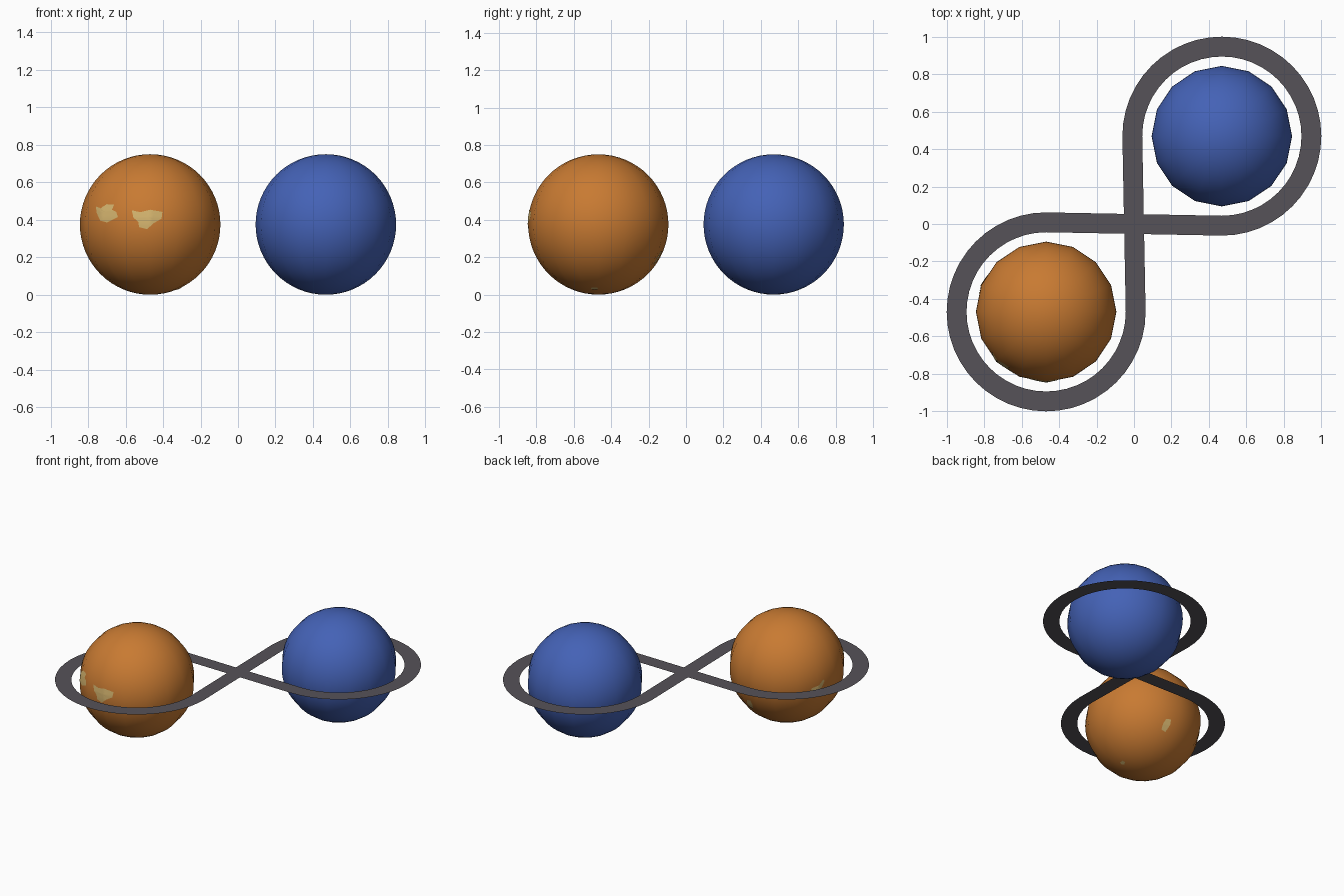
import bpy, bmesh, math
from mathutils import Vector
from mathutils.bvhtree import BVHTree

if "Cube" in bpy.data.objects:
    bpy.data.objects.remove(bpy.data.objects["Cube"])

R, C, Z = 0.375, 0.469, 0.375      # ball radius, ball offset, ball centre height
LOOP_R, HALF = 0.478, 0.053        # track centreline radius, half width


def material(name, rgb):
    m = bpy.data.materials.new(name)
    m.diffuse_color = (*rgb, 1)
    m.use_nodes = True
    m.node_tree.nodes["Principled BSDF"].inputs["Base Color"].default_value = m.diffuse_color
    return m


orange = material("orange", (0.578, 0.195, 0.032))
blue = material("blue", (0.058, 0.122, 0.468))
grey = material("dark grey", (0.093, 0.084, 0.098))
cream = material("pale yellow", (0.66, 0.456, 0.156))


def make(name, bm, mat, smooth):
    me = bpy.data.meshes.new(name)
    bm.to_mesh(me)
    bm.free()
    for p in me.polygons:
        p.use_smooth = smooth
    me.materials.append(mat)
    ob = bpy.data.objects.new(name, me)
    bpy.context.collection.objects.link(ob)
    return ob


def ball_mesh():
    bm = bmesh.new()
    bmesh.ops.create_uvsphere(bm, u_segments=16, v_segments=32, radius=R)
    return bm


# Two balls, 16 segments round
for name, mat, s in (("orange_ball", orange, -1), ("blue_ball", blue, 1)):
    make(name, ball_mesh(), mat, True).location = (s * C, s * C, Z)

# Flat figure-eight track: two three-quarter loops joined by crossing straights
bm = bmesh.new()
path = []
N = 36
for s in (1, -1):
    for i in range(N + 1):
        # upper loop runs clockwise, lower loop anticlockwise
        a = math.pi - s * 1.5 * math.pi * i / N if s > 0 else math.pi / 2 + 1.5 * math.pi * i / N
        n = Vector((math.cos(a), math.sin(a), 0))
        path.append((Vector((s * C, s * C, Z)) + n * LOOP_R, n * s))
rows = [[bm.verts.new(p + n * HALF), bm.verts.new(p - n * HALF)] for p, n in path]
for a, b in zip(rows, rows[1:] + rows[:1]):
    bm.faces.new((a[0], b[0], b[1], a[1]))
bm.normal_update()
for f in bm.faces:
    if f.normal.z < 0:
        f.normal_flip()
make("figure_eight_track", bm, grey, False)

# Pale patches: thin plates laid over the orange ball
tmp = ball_mesh()
tree = BVHTree.FromBMesh(tmp)
tmp.free()


def patch(name, centre, outline, rings=5, split=3):
    d = Vector(centre).normalized()
    right = Vector((0, 0, 1)).cross(d).normalized()
    up = d.cross(right)
    pts = []
    for (u0, v0), (u1, v1) in zip(outline, outline[1:] + outline[:1]):
        pts += [(u0 + (u1 - u0) * k / split, v0 + (v1 - v0) * k / split) for k in range(split)]
    bm = bmesh.new()

    def lay(u, v):
        ray = (d * R + right * u + up * v).normalized()
        hit = tree.ray_cast(ray * 2, -ray)[0]
        return bm.verts.new(hit + ray * 0.003)

    mid = lay(0, 0)
    grid = [[lay(u * k / rings, v * k / rings) for u, v in pts] for k in range(1, rings + 1)]
    n = len(pts)
    for j in range(n):
        bm.faces.new((mid, grid[0][j], grid[0][(j + 1) % n]))
        for a, b in zip(grid, grid[1:]):
            bm.faces.new((a[j], b[j], b[(j + 1) % n], a[(j + 1) % n]))
    bmesh.ops.recalc_face_normals(bm, faces=bm.faces)
    if sum(f.normal.dot(d) for f in bm.faces) < 0:
        bmesh.ops.reverse_faces(bm, faces=bm.faces)
    make(name, bm, cream, True).location = (-C, -C, Z)


patch("front_left_patch", (-0.24, -0.281, 0.065),
      [(-.085, .035), (-.035, .022), (.0, .045), (.05, .045), (.04, .015),
       (.07, .005), (.085, -.025), (.015, -.055), (-.03, -.045), (-.07, .0)])
patch("front_patch", (-0.017, -0.372, 0.037),
      [(-.085, .042), (-.037, .03), (.016, .042), (.085, .033), (.08, -.005),
       (.037, -.03), (.0, -.063), (-.043, -.052), (-.048, -.022), (-.075, .0)])
patch("left_patch", (-0.344, 0.147, -0.015),
      [(-.06, -.03), (-.02, -.04), (.03, -.01), (.06, .03), (.05, .045), (.01, .015), (-.04, .005)])
patch("back_patch", (0.07, 0.32, -0.181),
      [(-.027, -.035), (.005, -.045), (.027, .01), (.025, .045), (-.01, .04), (-.025, .005)])
patch("lower_patch", (0.153, -0.021, -0.342),
      [(-.02, -.005), (.0, -.015), (.02, -.005), (.018, .012), (-.012, .014)])
